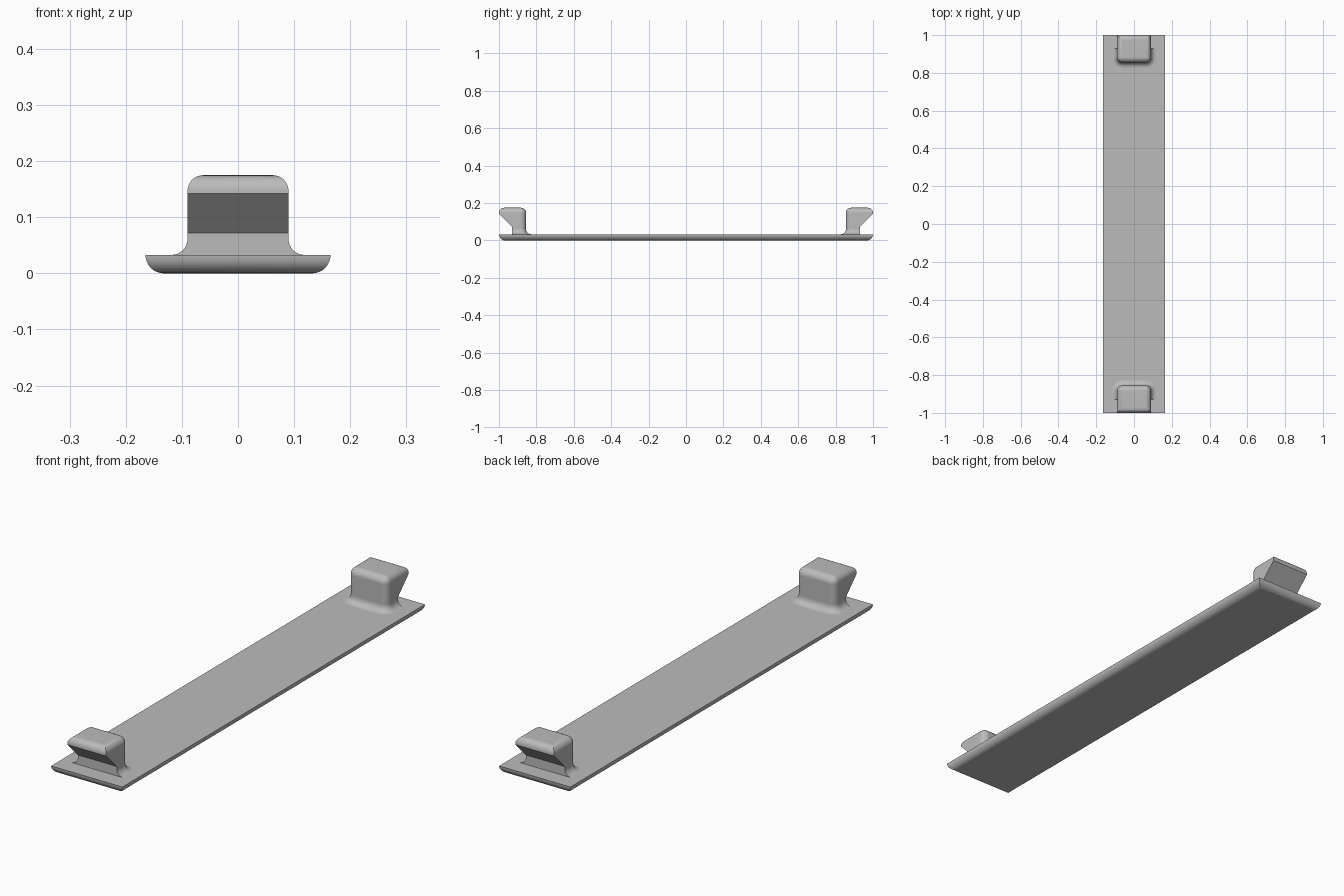
import bpy, bmesh, math

if "Cube" in bpy.data.objects:
    bpy.data.objects.remove(bpy.data.objects["Cube"])

HALF_W, HALF_L, PLATE_H = 0.165, 1.0, 0.033
CLIP_W, INNER_Y, OUTER_Y = 0.09, -0.855, -0.93
ROUND, SEG = 0.028, 8

grey = bpy.data.materials.new("light grey")
grey.diffuse_color = (0.5, 0.5, 0.5, 1)
grey.use_nodes = True
grey.node_tree.nodes["Principled BSDF"].inputs["Base Color"].default_value = grey.diffuse_color


def finish(bm, name, mirror=False):
    bmesh.ops.recalc_face_normals(bm, faces=bm.faces)
    mesh = bpy.data.meshes.new(name)
    bm.to_mesh(mesh)
    bm.free()
    mesh.materials.append(grey)
    obj = bpy.data.objects.new(name, mesh)
    bpy.context.collection.objects.link(obj)
    bpy.ops.object.select_all(action='DESELECT')
    obj.select_set(True)
    bpy.context.view_layer.objects.active = obj
    bpy.ops.object.shade_smooth_by_angle(angle=math.radians(35))
    if mirror:
        mod = obj.modifiers.new("opposite_end", 'MIRROR')
        mod.use_axis = (False, True, False)
    mod = obj.modifiers.new("flat_face_shading", 'WEIGHTED_NORMAL')
    mod.keep_sharp = True
    return obj


def bridge(bm, rows, closed):
    for a, b in zip(rows, rows[1:]):
        n = len(a)
        for i in range(n if closed else n - 1):
            j = (i + 1) % n
            bm.faces.new((a[i], a[j], b[j], b[i]))


# Base plate: rectangles stacked along a quarter-round, with mitred corners
bm = bmesh.new()
rows = []
for k in range(SEG + 1):
    t = math.pi / 2 * k / SEG
    inset = PLATE_H * (1 - math.sin(t))
    z = PLATE_H * (1 - math.cos(t))
    x, y = HALF_W - inset, HALF_L - inset
    rows.append([bm.verts.new((sx * x, sy * y, z))
                 for sx, sy in ((-1, -1), (1, -1), (1, 1), (-1, 1))])
bridge(bm, rows, True)
bm.faces.new(rows[0])
bm.faces.new(rows[-1])
finish(bm, "base_plate")

# Hooked clip: side profile extruded across, then rounded on top and inner edges
bm = bmesh.new()
profile = [(OUTER_Y, 0.02), (OUTER_Y, 0.072), (-1.0, 0.142),
           (-1.0, 0.175), (INNER_Y, 0.175), (INNER_Y, 0.02)]
face = bm.faces.new([bm.verts.new((-CLIP_W, y, z)) for y, z in profile])
ext = bmesh.ops.extrude_face_region(bm, geom=[face])
bmesh.ops.translate(bm, vec=(2 * CLIP_W, 0, 0),
                    verts=[v for v in ext["geom"] if isinstance(v, bmesh.types.BMVert)])
edges = []
for e in bm.edges:
    a, b = (v.co for v in e.verts)
    top = min(a.z, b.z) > 0.17
    inner = min(a.y, b.y) > INNER_Y - 0.001 and abs(a.z - b.z) > 0.05
    if top or inner:
        edges.append(e)
bmesh.ops.bevel(bm, geom=edges, offset=ROUND, segments=SEG, profile=0.5,
                affect='EDGES', clamp_overlap=True)
finish(bm, "hooked_clip", mirror=True)

# Concave fillet around the sides and inner face of each clip foot
path = [(-CLIP_W, OUTER_Y, -1, 0)]
for cx, start in ((-1, math.pi), (1, math.pi / 2)):
    for k in range(SEG + 1):
        a = start - math.pi / 2 * k / SEG
        nx, ny = math.cos(a), math.sin(a)
        path.append((cx * (CLIP_W - ROUND) + ROUND * nx,
                     INNER_Y - ROUND + ROUND * ny, nx, ny))
path.append((CLIP_W, OUTER_Y, 1, 0))
bm = bmesh.new()
rows = []
for k in range(SEG + 1):
    t = math.pi / 2 * k / SEG
    off, z = ROUND * (1 - math.sin(t)), PLATE_H + ROUND * (1 - math.cos(t))
    rows.append([bm.verts.new((x + nx * off, y + ny * off, z)) for x, y, nx, ny in path])
bridge(bm, rows, False)
# Flat ends flush with the outer face of the foot
for i, side in ((0, -1), (-1, 1)):
    corner = bm.verts.new((side * CLIP_W, OUTER_Y, PLATE_H))
    for a, b in zip(rows, rows[1:]):
        bm.faces.new((corner, a[i], b[i]))
finish(bm, "clip_foot_fillet", mirror=True)
